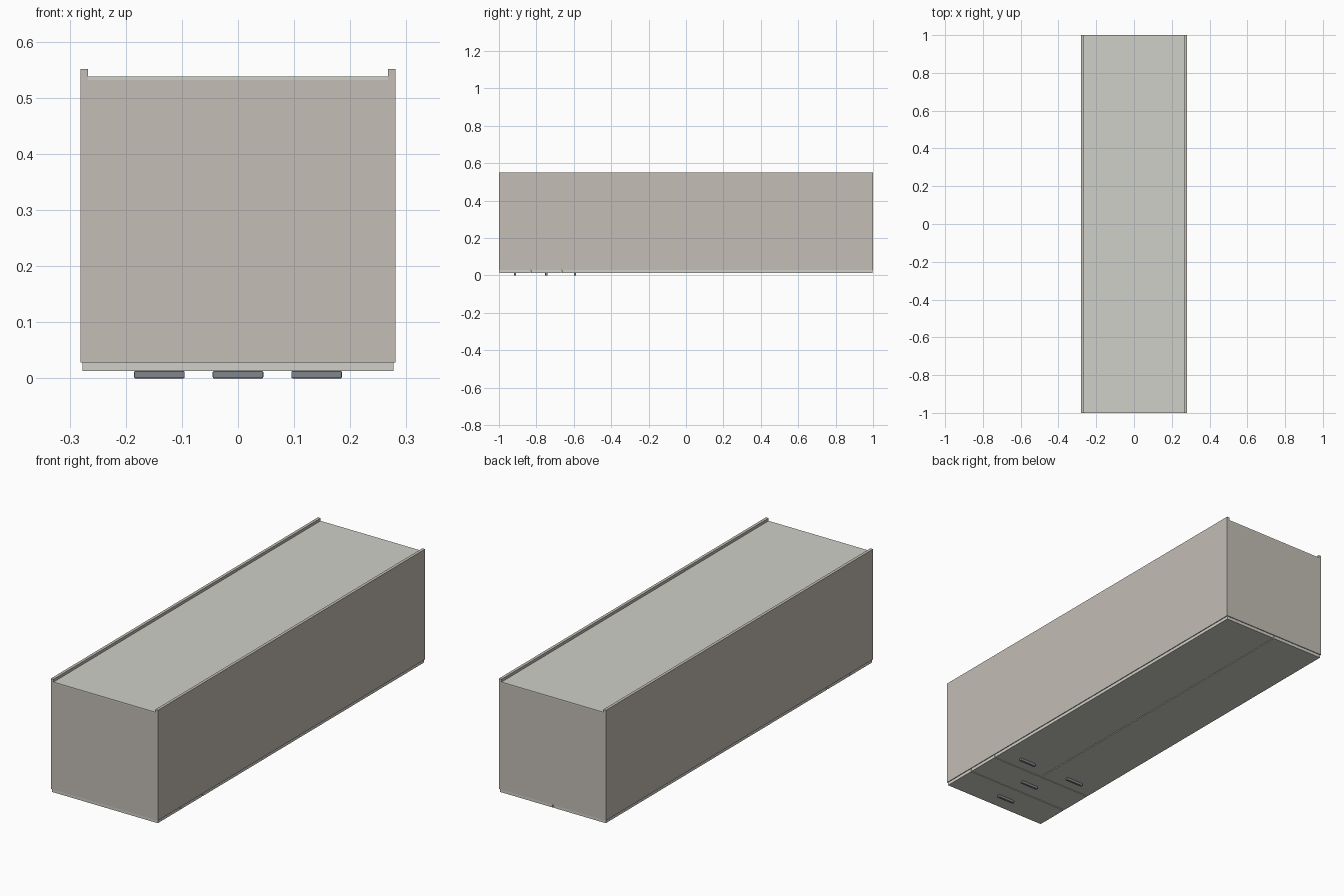
import bpy

if "Cube" in bpy.data.objects:
    bpy.data.objects.remove(bpy.data.objects["Cube"])


def material(name, rgb):
    m = bpy.data.materials.new(name)
    m.diffuse_color = (*rgb, 1)
    m.use_nodes = True
    m.node_tree.nodes["Principled BSDF"].inputs["Base Color"].default_value = m.diffuse_color
    return m


carcass = material("warm_grey_board", (0.55, 0.51, 0.46))
panel = material("pale_board", (0.63, 0.63, 0.58))
metal = material("grey_metal", (0.22, 0.24, 0.26))


def box(name, x, y, z, mat, bevel=0.0):
    """Box from (min, max) ranges on each axis."""
    bpy.ops.mesh.primitive_cube_add(size=1, location=[sum(r) / 2 for r in (x, y, z)])
    ob = bpy.context.object
    ob.name = name
    ob.scale = [r[1] - r[0] for r in (x, y, z)]
    bpy.ops.object.transform_apply(location=False, rotation=False, scale=True)
    ob.data.materials.append(mat)
    if bevel:
        mod = ob.modifiers.new("bevel", "BEVEL")
        mod.width = bevel
        mod.segments = 2
    return ob


W, T = 0.281, 0.014              # half width, board thickness
FACE, BACK, TOP = 0.028, 0.538, 0.551
FRONT = (0.013, FACE)            # door and drawer front depth
G = 0.002                        # half gap between fronts

# Carcass: the cabinet lies on its face, bottom board at -y... +y
for s, side in ((-1, "left"), (1, "right")):
    box(f"{side}_side_board", sorted((s * W, s * (W - T))), (-1, 1), (FACE, TOP), carcass)
for s, end in ((-1, "top"), (1, "bottom")):
    box(f"{end}_end_board", (T - W, W - T), sorted((s, s * (1 - T))), (FACE, BACK - 0.006), carcass)
box("back_panel", (T - W, W - T), (-1, 1), (BACK - 0.006, BACK), panel)

# Dividers behind the front joints
SPLITS = (-0.83, -0.664)
for i, y in enumerate(SPLITS):
    box(f"divider_{i + 1}", (T - W, W - T), (y - T / 2, y + T / 2), (FACE, BACK - 0.006), carcass)

# Drawer fronts and the pair of doors
FW = 0.277
box("drawer_front_1", (-FW, FW), (-0.996, SPLITS[0] - G), FRONT, panel)
box("drawer_front_2", (-FW, FW), (SPLITS[0] + G, SPLITS[1] - G), FRONT, panel)
for s, side in ((-1, "left"), (1, "right")):
    box(f"{side}_door", sorted((s * G, s * FW)), (SPLITS[1] + G, 0.996), FRONT, panel)

# Bar handles
for i, (x, y) in enumerate(((0, -0.914), (0, -0.747), (-0.14, -0.593), (0.14, -0.593))):
    box(f"handle_{i + 1}", (x - 0.045, x + 0.045), (y - 0.006, y + 0.006), (0, FRONT[0]), metal, 0.002)
